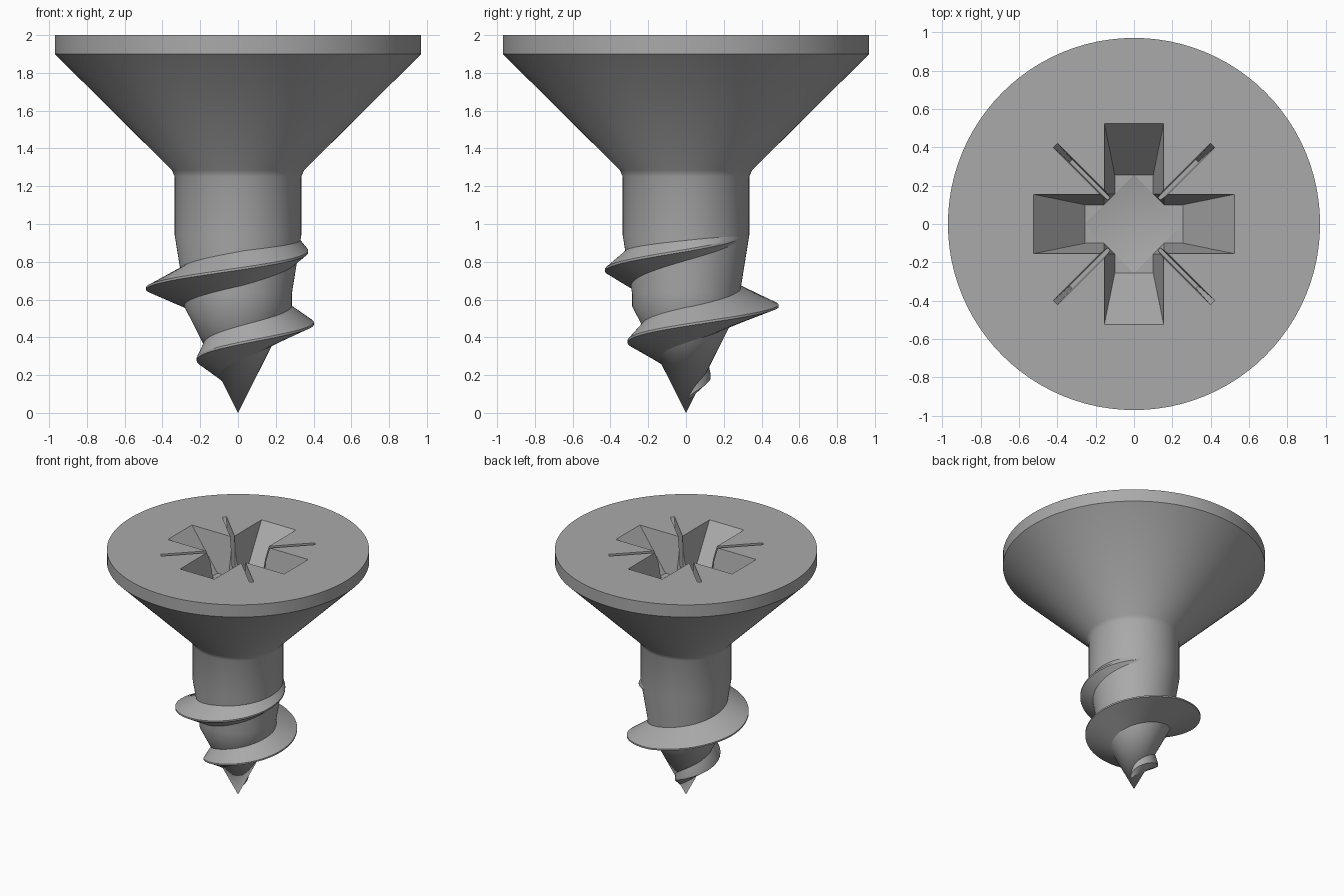
import bpy, bmesh
from math import sin, cos, pi, radians
from mathutils import Matrix, Vector

cube = bpy.data.objects.get("Cube")
if cube:
    bpy.data.objects.remove(cube)

steel = bpy.data.materials.new("steel grey")
steel.use_nodes = True
colour = (0.4, 0.4, 0.4, 1)
steel.diffuse_color = colour
steel.node_tree.nodes["Principled BSDF"].inputs["Base Color"].default_value = colour


def finish(name, bm):
    """Turn a bmesh into a named object."""
    bmesh.ops.recalc_face_normals(bm, faces=bm.faces)
    mesh = bpy.data.meshes.new(name)
    bm.to_mesh(mesh)
    bm.free()
    obj = bpy.data.objects.new(name, mesh)
    bpy.context.collection.objects.link(obj)
    mesh.materials.append(steel)
    return obj


def select(obj):
    bpy.ops.object.select_all(action='DESELECT')
    bpy.context.view_layer.objects.active = obj
    obj.select_set(True)


def smooth(obj):
    select(obj)
    bpy.ops.object.shade_smooth_by_angle(angle=radians(30))


def loft(bm, rings, closed=True):
    """Skin a list of equal rings and cap both ends."""
    rows = [[bm.verts.new(p) for p in ring] for ring in rings]
    n = len(rows[0])
    for a, b in zip(rows, rows[1:]):
        for i in range(n):
            bm.faces.new((a[i], a[(i + 1) % n], b[(i + 1) % n], b[i]))
    bm.faces.new(rows[0])
    bm.faces.new(rows[-1])


# Tip, shank and countersunk head as one turned solid
profile = [(0, 0), (0.285, 0.565), (0.285, 0.63), (0.335, 0.94), (0.335, 1.25),
           (0.35, 1.285), (0.97, 1.9), (0.97, 2), (0, 2)]
bm = bmesh.new()
verts = [bm.verts.new((r, 0, z)) for r, z in profile]
edges = [bm.edges.new(pair) for pair in zip(verts, verts[1:])]
bmesh.ops.spin(bm, geom=verts + edges, cent=(0, 0, 0), axis=(0, 0, 1),
               angle=2 * pi, steps=96, use_merge=True)
bmesh.ops.remove_doubles(bm, verts=bm.verts, dist=1e-5)
bmesh.ops.dissolve_limit(bm, angle_limit=0.001, verts=[v for v in bm.verts if v.co.z > 1.99],
                         edges=[e for e in bm.edges if min(v.co.z for v in e.verts) > 1.99])
body = finish("screw_body", bm)


def tapered(name, top, bottom, depth, turn=0, apex=0):
    """Cutter tapering from a top outline to a bottom one, raised past the head."""
    bm = bmesh.new()
    rise = 0.05 / depth
    lip = [Vector(t) + (Vector(t) - Vector(b)) * rise for t, b in zip(top, bottom)]
    rings = [[(x, y, 2.05) for x, y in lip], [(x, y, 2 - depth) for x, y in bottom]]
    loft(bm, rings)
    if apex:
        floor = min(bm.faces, key=lambda f: f.calc_center_median().z)
        bmesh.ops.poke(bm, faces=[floor], offset=0)
        min(bm.verts, key=lambda v: v.co.xy.length).co.z -= apex
    bmesh.ops.rotate(bm, verts=bm.verts, matrix=Matrix.Rotation(turn, 3, 'Z'))
    return finish(name, bm)


def cross(reach, half):
    """Outline of a plus shape."""
    arm = [(half, -half), (reach, -half), (reach, half)]
    return [(x * cos(a) - y * sin(a), x * sin(a) + y * cos(a))
            for a in (k * pi / 2 for k in range(4)) for x, y in arm]


def diamond(r):
    return [(r, 0), (0, r), (-r, 0), (0, -r)]


def strip(end, half):
    return [(0.1, -half), (end, -half), (end, half), (0.1, half)]


# Cross recess with a pointed floor and four diagonal slots
cutters = [tapered("cross_cutter", cross(0.525, 0.155), cross(0.255, 0.1), 0.3),
           tapered("centre_cutter", diamond(0.31), diamond(0.256), 0.302, apex=0.06)]
for k in range(4):
    cutters.append(tapered("slot_cutter", strip(0.58, 0.016), strip(0.465, 0.008),
                           0.27, turn=pi / 4 + k * pi / 2))
for cutter in cutters:
    select(body)
    mod = body.modifiers.new("recess", 'BOOLEAN')
    mod.operation, mod.solver, mod.object = 'DIFFERENCE', 'EXACT', cutter
    bpy.ops.object.modifier_apply(modifier=mod.name)
    bpy.data.objects.remove(cutter)
smooth(body)


def core_radius(z):
    """Radius of the turned core at a height."""
    for (r0, z0), (r1, z1) in zip(profile, profile[1:]):
        if z0 <= z <= z1:
            return r0 + (r1 - r0) * (z - z0) / (z1 - z0)
    return 0


# Helical thread, swelling from the tip and fading into the shank
rings = []
steps = 216
for i in range(steps + 1):
    t = 2.25 * i / steps
    z = 0.07 + 0.395 * t
    crest = min(0.025 + 0.372 * t, 0.492, 0.485 - 0.23 * (t - 1.5))
    half = min(0.05 + 0.1 * t, 0.1, 0.065 + 0.15 * (2 - t))
    section = [(max(core_radius(z - half) - 0.012, 0.002), z - half), (crest, z - 0.006),
               (crest, z + 0.006), (max(core_radius(z + half) - 0.012, 0.002), z + half)]
    a = 2 * pi * t
    rings.append([(r * cos(a), r * sin(a), h) for r, h in section])
bm = bmesh.new()
loft(bm, rings)
smooth(finish("thread", bm))
